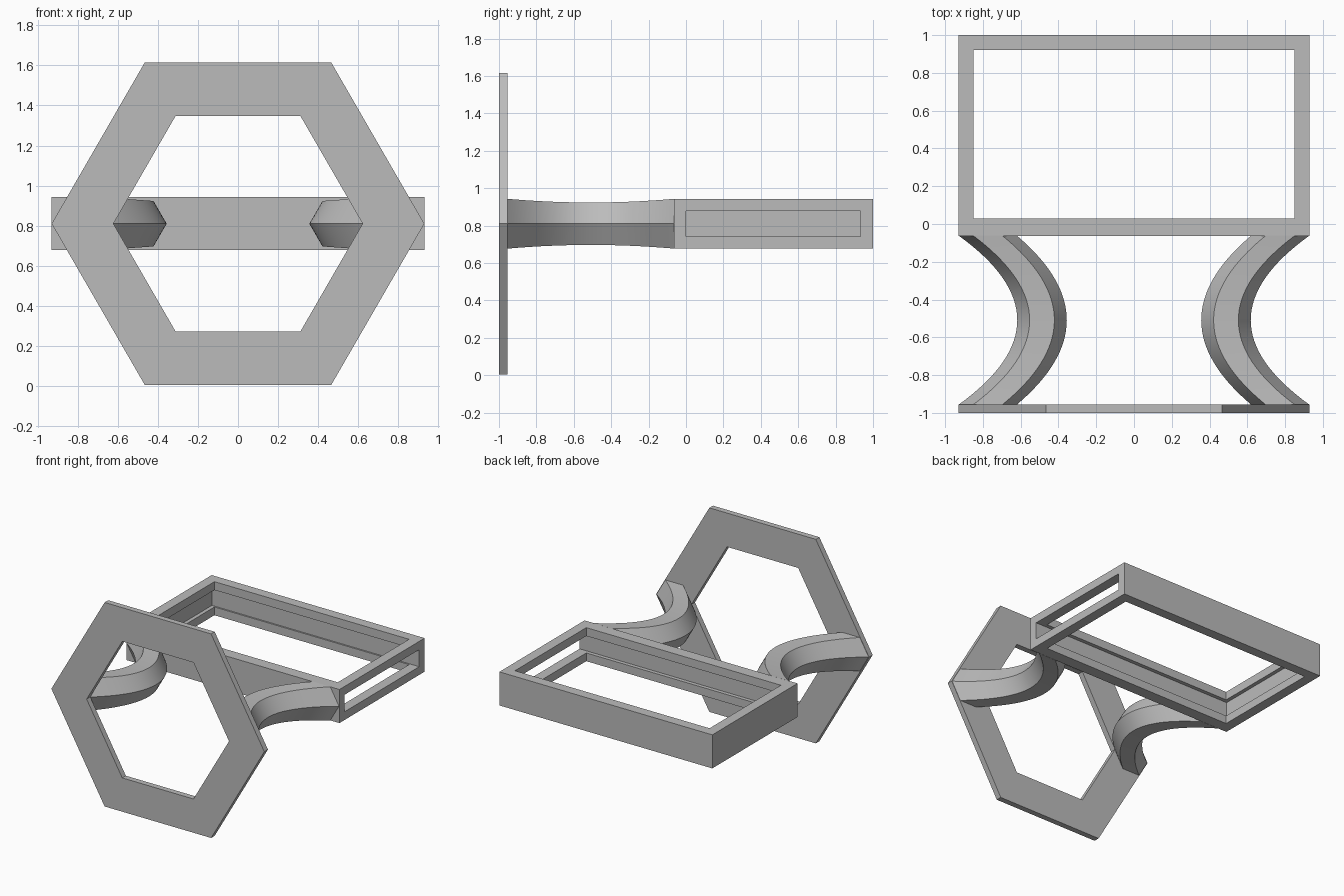
import bpy, bmesh
from math import cos, sin, pi, radians

if "Cube" in bpy.data.objects:
    bpy.data.objects.remove(bpy.data.objects["Cube"], do_unlink=True)

MID_Z = 0.81

grey = bpy.data.materials.new("plain grey")
grey.use_nodes = True
grey.diffuse_color = (0.5, 0.5, 0.5, 1)
grey.node_tree.nodes["Principled BSDF"].inputs["Base Color"].default_value = (0.5, 0.5, 0.5, 1)


def add_object(name, bm):
    bmesh.ops.recalc_face_normals(bm, faces=bm.faces)
    mesh = bpy.data.meshes.new(name)
    bm.to_mesh(mesh)
    bm.free()
    obj = bpy.data.objects.new(name, mesh)
    bpy.context.collection.objects.link(obj)
    mesh.materials.append(grey)
    return obj


def box(name, low, high):
    bm = bmesh.new()
    bmesh.ops.create_cube(bm, size=1)
    for v in bm.verts:
        v.co = [(a + b) / 2 + c * (b - a) for a, b, c in zip(low, high, v.co)]
    return add_object(name, bm)


def cut(target, cutter):
    cutter.hide_render = True
    mod = target.modifiers.new(cutter.name, "BOOLEAN")
    mod.operation = "DIFFERENCE"
    mod.solver = "EXACT"
    mod.object = cutter
    bpy.context.view_layer.objects.active = target
    bpy.ops.object.modifier_apply(modifier=mod.name)
    bpy.data.objects.remove(cutter, do_unlink=True)


def hexagon(bm, x, y, radius):
    return [bm.verts.new((x + radius * cos(k * pi / 3), y, MID_Z + radius * sin(k * pi / 3)))
            for k in range(6)]


def bridge(bm, a, b):
    for k in range(6):
        n = (k + 1) % 6
        bm.faces.new((a[k], a[n], b[n], b[k]))


# Flat hexagonal ring at the front
bm = bmesh.new()
loops = [hexagon(bm, 0, y, r) for y, r in
         ((-1, 0.93), (-0.955, 0.93), (-0.955, 0.622), (-1, 0.622))]
for i in range(4):
    bridge(bm, loops[i], loops[(i + 1) % 4])
add_object("hexagon_ring", bm)

# Rectangular holder, open top and bottom, with a slide-in slot from the left
frame = box("holder_frame", (-0.93, -0.063, 0.678), (0.93, 1, 0.943))
cut(frame, box("window_cutter", (-0.85, 0.03, 0.5), (0.85, 0.92, 1.1)))
cut(frame, box("slot_cutter", (-0.88, 0, 0.743), (1.1, 0.932, 0.877)))

# Waisted hexagonal arms bowing inwards between ring and holder
START, END, STEPS = -0.957, -0.061, 32
for side, name in ((1, "left_arm"), (-1, "right_arm")):
    bm = bmesh.new()
    rings = []
    for i in range(STEPS + 1):
        t = 2 * i / STEPS - 1
        y = START + (END - START) * i / STEPS
        rings.append(hexagon(bm, side * (0.487 + 0.288 * t * t), y, 0.131 + 0.023 * t * t))
    for a, b in zip(rings, rings[1:]):
        bridge(bm, a, b)
    bm.faces.new(rings[0])
    bm.faces.new(rings[-1])
    arm = add_object(name, bm)
    bpy.ops.object.select_all(action="DESELECT")
    arm.select_set(True)
    bpy.context.view_layer.objects.active = arm
    bpy.ops.object.shade_smooth_by_angle(angle=radians(25))
